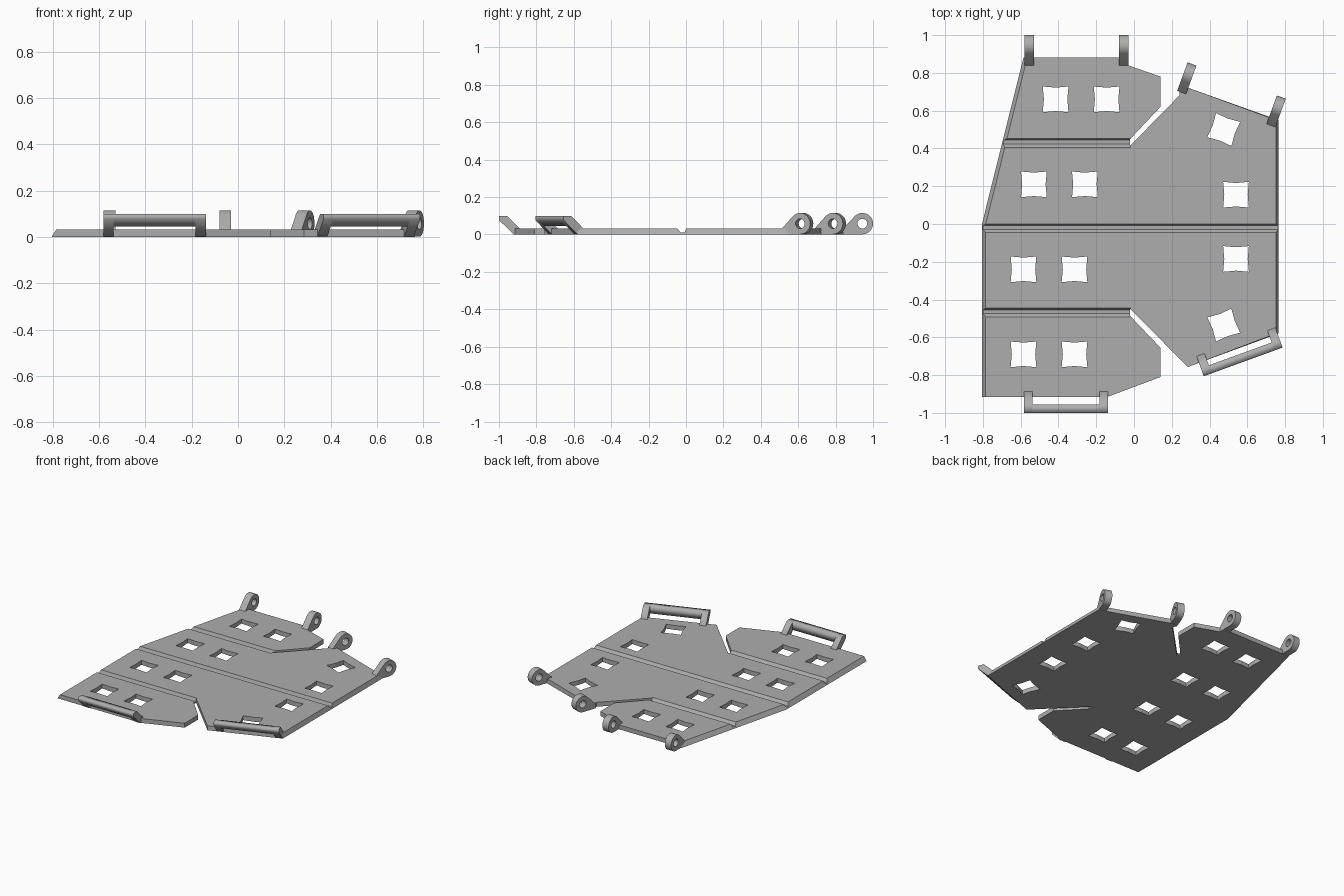
import bpy, bmesh
from math import sin, cos, radians, pi
from mathutils import Matrix, Vector

cube = bpy.data.objects.get("Cube")
if cube:
    bpy.data.objects.remove(cube, do_unlink=True)

GREY = (0.42, 0.42, 0.42, 1)
grey = bpy.data.materials.new("plain grey")
grey.use_nodes = True
grey.diffuse_color = GREY
grey.node_tree.nodes["Principled BSDF"].inputs["Base Color"].default_value = GREY

THICK = 0.032
TURN = radians(20)


def add_object(name, mesh):
    ob = bpy.data.objects.new(name, mesh)
    bpy.context.collection.objects.link(ob)
    mesh.materials.clear()
    mesh.materials.append(grey)
    return ob


def evaluated_mesh(ob):
    dg = bpy.context.evaluated_depsgraph_get()
    return bpy.data.meshes.new_from_object(ob.evaluated_get(dg))


def loft(bm, lower, upper):
    """Closed solid between two matching loops of points."""
    a = [bm.verts.new(p) for p in lower]
    b = [bm.verts.new(p) for p in upper]
    bm.faces.new(a)
    bm.faces.new(b)
    for i in range(len(a)):
        j = (i + 1) % len(a)
        bm.faces.new((a[i], a[j], b[j], b[i]))


def bm_to_mesh(bm, name):
    bmesh.ops.recalc_face_normals(bm, faces=bm.faces)
    mesh = bpy.data.meshes.new(name)
    bm.to_mesh(mesh)
    bm.free()
    return mesh


def profile(name, loops, width, tip, angle, offset=0):
    """Extrude an (outward, height) profile; angle is the outward heading."""
    out = Vector((cos(angle), sin(angle), 0))
    up = Vector((0, 0, 1))
    side = out.cross(up)
    curve = bpy.data.curves.new(name, 'CURVE')
    curve.dimensions = '2D'
    curve.fill_mode = 'BOTH'
    curve.extrude = width / 2
    for loop in loops:
        s = curve.splines.new('POLY')
        s.points.add(len(loop) - 1)
        for p, (u, v) in zip(s.points, loop):
            p.co = (u, v, 0, 1)
        s.use_cyclic_u = True
    tmp = bpy.data.objects.new(name + " outline", curve)
    bpy.context.collection.objects.link(tmp)
    mesh = evaluated_mesh(tmp)
    bpy.data.objects.remove(tmp, do_unlink=True)
    bm = bmesh.new()
    bm.from_mesh(mesh)
    bmesh.ops.remove_doubles(bm, verts=bm.verts, dist=0.0001)
    bmesh.ops.recalc_face_normals(bm, faces=bm.faces)
    bm.to_mesh(mesh)
    bm.free()
    mesh.name = name
    ob = add_object(name, mesh)
    rot = Matrix((out, up, side)).transposed().to_4x4()
    ob.matrix_world = Matrix.Translation(Vector((*tip, 0)) + side * offset) @ rot
    return ob


def smooth(ob):
    bpy.ops.object.select_all(action='DESELECT')
    ob.select_set(True)
    bpy.context.view_layer.objects.active = ob
    bpy.ops.object.shade_smooth_by_angle(angle=radians(30))


# Folding plate with sloping left and right edges
outline = [(-0.805, -0.915), (-0.14, -0.915), (0.14, -0.81), (0.14, -0.655),
           (-0.02, -0.487), (-0.02, -0.45), (0.285, -0.757), (0.765, -0.58),
           (0.765, 0.55), (0.27, 0.727), (0.24, 0.71), (0.24, 0.68),
           (-0.02, 0.415), (-0.02, 0.45), (0.14, 0.62), (0.14, 0.78),
           (-0.03, 0.84), (-0.03, 0.882), (-0.585, 0.882), (-0.805, 0)]


def inset(x):
    return x + 0.02 if x < -0.5 else x - 0.012 if x > 0.7 else x


bm = bmesh.new()
loft(bm, [(x, y, 0) for x, y in outline],
     [(inset(x), y, THICK) for x, y in outline])
plate = add_object("folding_plate", bm_to_mesh(bm, "folding_plate"))

# Cutters: pinched square windows and fold grooves
cut = bmesh.new()
windows = [(x, y, 0) for y, xs in ((0.66, (-0.415, -0.145)), (0.21, (-0.53, -0.26)),
                                   (-0.24, (-0.585, -0.315)), (-0.69, (-0.585, -0.315)),
                                   (0.155, (0.54,)), (-0.185, (0.54,))) for x in xs]
windows += [(0.475, 0.5, -TURN), (0.475, -0.535, TURN)]
for x, y, turn in windows:
    ring = []
    for i in range(8):
        a = turn + pi / 4 * (i + 1)
        r = 0.068 * 2 ** 0.5 if i % 2 == 0 else 0.062
        ring.append((x + r * cos(a), y + r * sin(a)))
    loft(cut, [(*p, -0.1) for p in ring], [(*p, 0.1) for p in ring])

for y, end in ((0.0, 1.0), (0.452, -0.018), (-0.446, -0.018)):
    section = [(y + 0.004, 0.04), (y - 0.008, 0.01), (y - 0.029, 0.01), (y - 0.052, 0.04)]
    loft(cut, [(-1, *p) for p in section], [(end, *p) for p in section])

cutter = add_object("cutter", bm_to_mesh(cut, "cutter"))
cutter.hide_render = True
mod = plate.modifiers.new("cuts", 'BOOLEAN')
mod.operation = 'DIFFERENCE'
mod.solver = 'EXACT'
mod.object = cutter
result = evaluated_mesh(plate)
plate.modifiers.clear()
plate.data = result
bpy.data.objects.remove(cutter, do_unlink=True)

# Hinge eyes along the back
R, CU, CZ = 0.057, -0.057, 0.058
eye = [(CU + R * cos(a), CZ + R * sin(a))
       for a in (radians(-90 + 225 * i / 20) for i in range(21))]
eye += [(-0.16, THICK), (-0.16, 0.002), (-0.13, 0.001)]
bore = [(CU + 0.026 * cos(pi * i / 12), CZ + 0.026 * sin(pi * i / 12)) for i in range(24)]
eyes = (("back_right_outer_eye", (-0.555, 1.0), 0), ("back_right_inner_eye", (-0.055, 1.0), 0),
        ("back_left_inner_eye", (0.307, 0.847), TURN), ("back_left_outer_eye", (0.78, 0.672), TURN))
for name, tip, turn in eyes:
    smooth(profile(name, [eye, bore], 0.05, tip, pi / 2 - turn))

# Raised loops along the front: two slanted arms and a bar each
arm = [(0, 0.1), (-0.043, 0.1), (-0.112, THICK), (-0.112, 0.001), (-0.078, 0.001), (0, 0.077)]
bar = [(0, 0.1), (-0.045, 0.1), (-0.045, 0.046), (-0.032, 0.046), (0, 0.077)]
for side, tip, turn in (("right", (-0.36, -1.0), 0), ("left", (0.578, -0.73), TURN)):
    heading = -pi / 2 + turn
    profile(f"front_{side}_loop_bar", [bar], 0.354, tip, heading)
    for label, offset in (("a", -0.1995), ("b", 0.1995)):
        profile(f"front_{side}_loop_arm_{label}", [arm], 0.045, tip, heading, offset)
